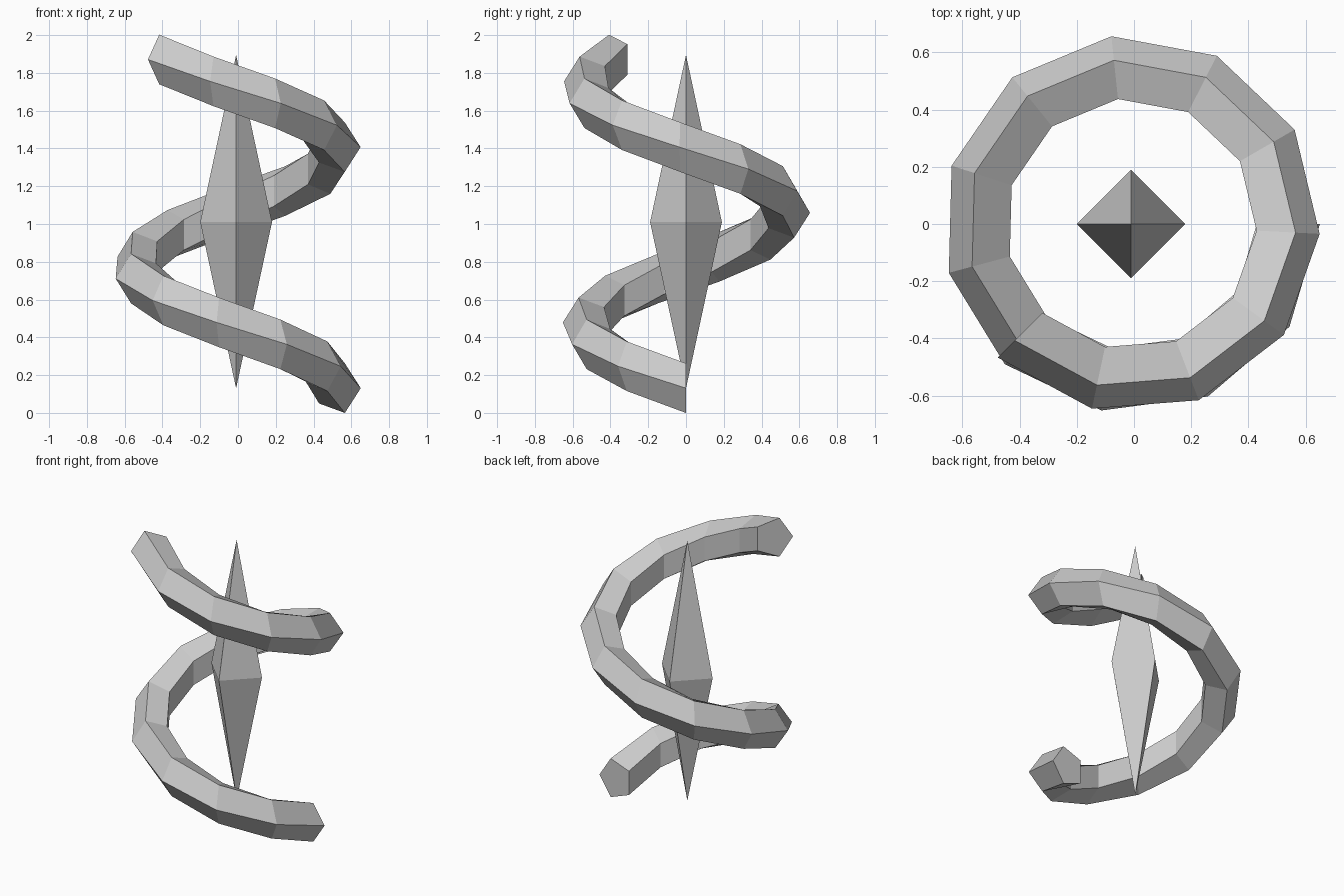
import bpy, bmesh
from math import cos, sin, pi, radians

cube = bpy.data.objects.get("Cube")
if cube:
    bpy.data.objects.remove(cube, do_unlink=True)

AXIS_X = -0.01

grey = bpy.data.materials.new("plain_grey")
grey.use_nodes = True
colour = (0.6, 0.6, 0.6, 1)
grey.diffuse_color = colour
grey.node_tree.nodes["Principled BSDF"].inputs["Base Color"].default_value = colour


def finish(bm, name):
    bmesh.ops.recalc_face_normals(bm, faces=bm.faces)
    mesh = bpy.data.meshes.new(name)
    bm.to_mesh(mesh)
    bm.free()
    mesh.materials.append(grey)
    obj = bpy.data.objects.new(name, mesh)
    obj.location.x = AXIS_X
    bpy.context.collection.objects.link(obj)


# Spiral: five-sided tube climbing clockwise, capped at both ends
SIDES, STEPS = 5, 15
bm = bmesh.new()
rings = []
for k in range(STEPS + 1):
    turn = -radians(33) * k
    z = 0.131 + 0.116 * k
    ring = []
    for i in range(SIDES):
        a = 2 * pi * i / SIDES
        r = 0.538 + 0.122 * cos(a)
        ring.append(bm.verts.new((r * cos(turn), r * sin(turn), z + 0.138 * sin(a))))
    rings.append(ring)
for low, high in zip(rings, rings[1:]):
    for i in range(SIDES):
        j = (i + 1) % SIDES
        bm.faces.new((low[i], low[j], high[j], high[i]))
bm.faces.new(rings[0])
bm.faces.new(rings[-1])
finish(bm, "spiral_tube")

# Central spindle: stretched four-sided double pyramid
bm = bmesh.new()
waist = [bm.verts.new((0.19 * cos(i * pi / 2), 0.19 * sin(i * pi / 2), 1.01)) for i in range(4)]
for tip_z in (0.13, 1.895):
    tip = bm.verts.new((0, 0, tip_z))
    for i in range(4):
        bm.faces.new((waist[i], waist[(i + 1) % 4], tip))
finish(bm, "central_spindle")
